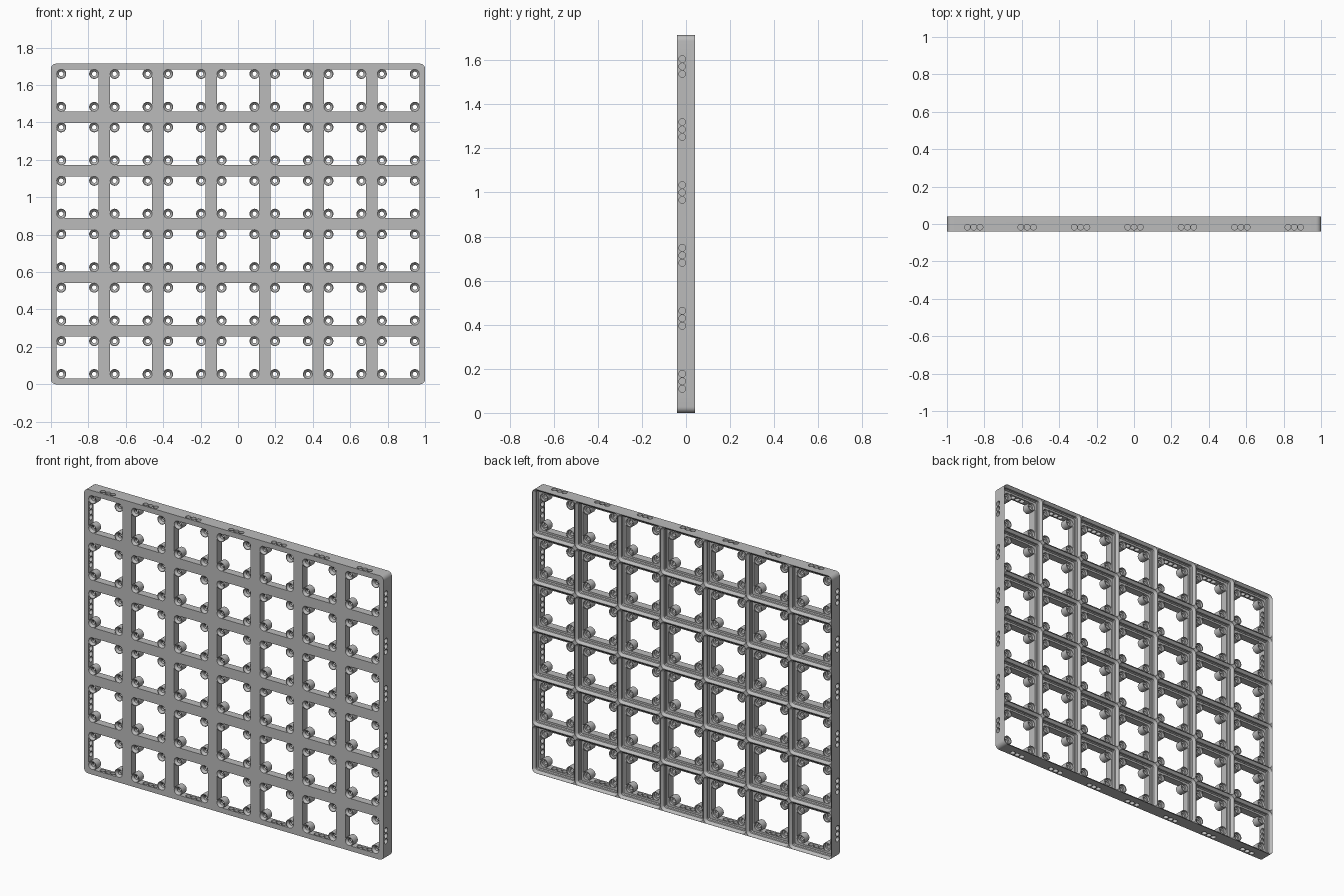
import bpy, bmesh, math
from mathutils import Vector

if "Cube" in bpy.data.objects:
    bpy.data.objects.remove(bpy.data.objects["Cube"])

COLS, ROWS = 7, 6
P = 2 / COLS                 # cell pitch
MM = P / 42                  # one small unit
H = ROWS * P
FRONT, BACK = -5.875 * MM, 5.875 * MM
FLOOR = FRONT + 6.75 * MM    # bottom of each pocket
HOLE = 13 * MM               # screw offset from a cell centre
CELLS = [((i + 0.5) * P - 1, (j + 0.5) * P) for i in range(COLS) for j in range(ROWS)]


def arc(cx, cz, r, a0, a1, n):
    return [(cx + r * math.cos(a0 + (a1 - a0) * k / n),
             cz + r * math.sin(a0 + (a1 - a0) * k / n)) for k in range(n + 1)]


def rounded(hx, hz, r, n=6):
    pts = []
    for k, (sx, sz) in enumerate([(1, 1), (-1, 1), (-1, -1), (1, -1)]):
        a = k * math.pi / 2
        pts += arc(sx * (hx - r), sz * (hz - r), r, a, a + math.pi / 2, n)
    return pts


def circle(r, n=24):
    return arc(0, 0, r, 0, math.tau, n)[:-1]


def loft(bm, rings):
    """Closed solid through matching rings of points."""
    loops = [[bm.verts.new(p) for p in ring] for ring in rings]
    n = len(loops[0])
    for a, b in zip(loops, loops[1:]):
        for k in range(n):
            bm.faces.new((a[k], a[(k + 1) % n], b[(k + 1) % n], b[k]))
    bm.faces.new(loops[0][::-1])
    bm.faces.new(loops[-1])


def along_y(outlines, cx=0, cz=0):
    return [[Vector((cx + x, y, cz + z)) for x, z in pts] for y, pts in outlines]


def make(name, bm):
    bmesh.ops.recalc_face_normals(bm, faces=bm.faces)
    mesh = bpy.data.meshes.new(name)
    bm.to_mesh(mesh)
    bm.free()
    ob = bpy.data.objects.new(name, mesh)
    bpy.context.collection.objects.link(ob)
    return ob


# Solid plate with rounded outer corners
bm = bmesh.new()
slab = rounded(1, H / 2, 4 * MM)
loft(bm, along_y([(FRONT, slab), (BACK, slab)], 0, H / 2))
plate = make("grid_plate", bm)


# Stepped pockets in the back
def pocket_ring(inset):
    half = P / 2 - inset * MM
    return rounded(half, half, (4 - inset) * MM)


steps = [(0, 2.85), (0.35, 2.85), (1.05, 2.15), (2.85, 2.15), (4.88, 0.12), (6, 0.12)]
bm = bmesh.new()
for cx, cz in CELLS:
    loft(bm, along_y([(FLOOR + d * MM, pocket_ring(i)) for d, i in steps], cx, cz))
pockets = make("pocket_cutter", bm)

# Square openings that leave a round boss at every corner
half, boss = P / 2 - 4.5 * MM, 4.0 * MM
tilt = math.acos((half - HOLE) / boss)
opening = []
for k, (sx, sz) in enumerate([(1, 1), (-1, 1), (-1, -1), (1, -1)]):
    a = k * math.pi / 2
    opening += arc(sx * HOLE, sz * HOLE, boss, a - tilt, a - 1.5 * math.pi + tilt, 16)[::1]
bm = bmesh.new()
for cx, cz in CELLS:
    loft(bm, along_y([(FRONT - MM, opening), (FLOOR + 0.2 * MM, opening)], cx, cz))
openings = make("opening_cutter", bm)

# Countersunk screw holes with a magnet seat behind
seat = FLOOR - 2.4 * MM
lathe = [(FRONT - MM, 3.5), (FRONT, 3.5), (FRONT + 1.75 * MM, 1.75),
         (seat, 1.75), (seat, 3.25), (FLOOR + 0.3 * MM, 3.25)]
bm = bmesh.new()
for cx, cz in CELLS:
    for sx in (-1, 1):
        for sz in (-1, 1):
            loft(bm, along_y([(y, circle(r * MM)) for y, r in lathe],
                             cx + sx * HOLE, cz + sz * HOLE))
screws = make("screw_cutter", bm)

# Triple joining holes through the outer walls
bm = bmesh.new()
mid = FRONT + 3.375 * MM
ring = circle(2.25 * MM, 20)
for k in (-1, 0, 1):
    for i in range(COLS):
        c = (i + 0.5) * P - 1 + k * 5 * MM
        for z0, z1 in ((-MM, 5.5 * MM), (H - 5.5 * MM, H + MM)):
            loft(bm, [[Vector((c + a, mid + b, z)) for a, b in ring] for z in (z0, z1)])
    for j in range(ROWS):
        c = (j + 0.5) * P + k * 5 * MM
        for x0, x1 in ((-1 - MM, -1 + 5.5 * MM), (1 - 5.5 * MM, 1 + MM)):
            loft(bm, [[Vector((x, mid + a, c + b)) for a, b in ring] for x in (x0, x1)])
joints = make("joint_cutter", bm)

# Cut everything out of the plate
cutters = [pockets, openings, screws, joints]
for cutter in cutters:
    mod = plate.modifiers.new(cutter.name, "BOOLEAN")
    mod.operation = "DIFFERENCE"
    mod.solver = "MANIFOLD"
    mod.object = cutter
bpy.context.view_layer.update()
graph = bpy.context.evaluated_depsgraph_get()
result = bpy.data.meshes.new_from_object(plate.evaluated_get(graph))
plate.modifiers.clear()
plate.data = result
for cutter in cutters:
    bpy.data.objects.remove(cutter)

# Plain grey material
grey = bpy.data.materials.new("plain_grey")
grey.use_nodes = True
colour = (0.5, 0.5, 0.5, 1)
grey.diffuse_color = colour
grey.node_tree.nodes["Principled BSDF"].inputs["Base Color"].default_value = colour
plate.data.materials.clear()
plate.data.materials.append(grey)

bpy.ops.object.select_all(action="DESELECT")
plate.select_set(True)
bpy.context.view_layer.objects.active = plate
bpy.ops.object.shade_smooth_by_angle(angle=math.radians(30))
